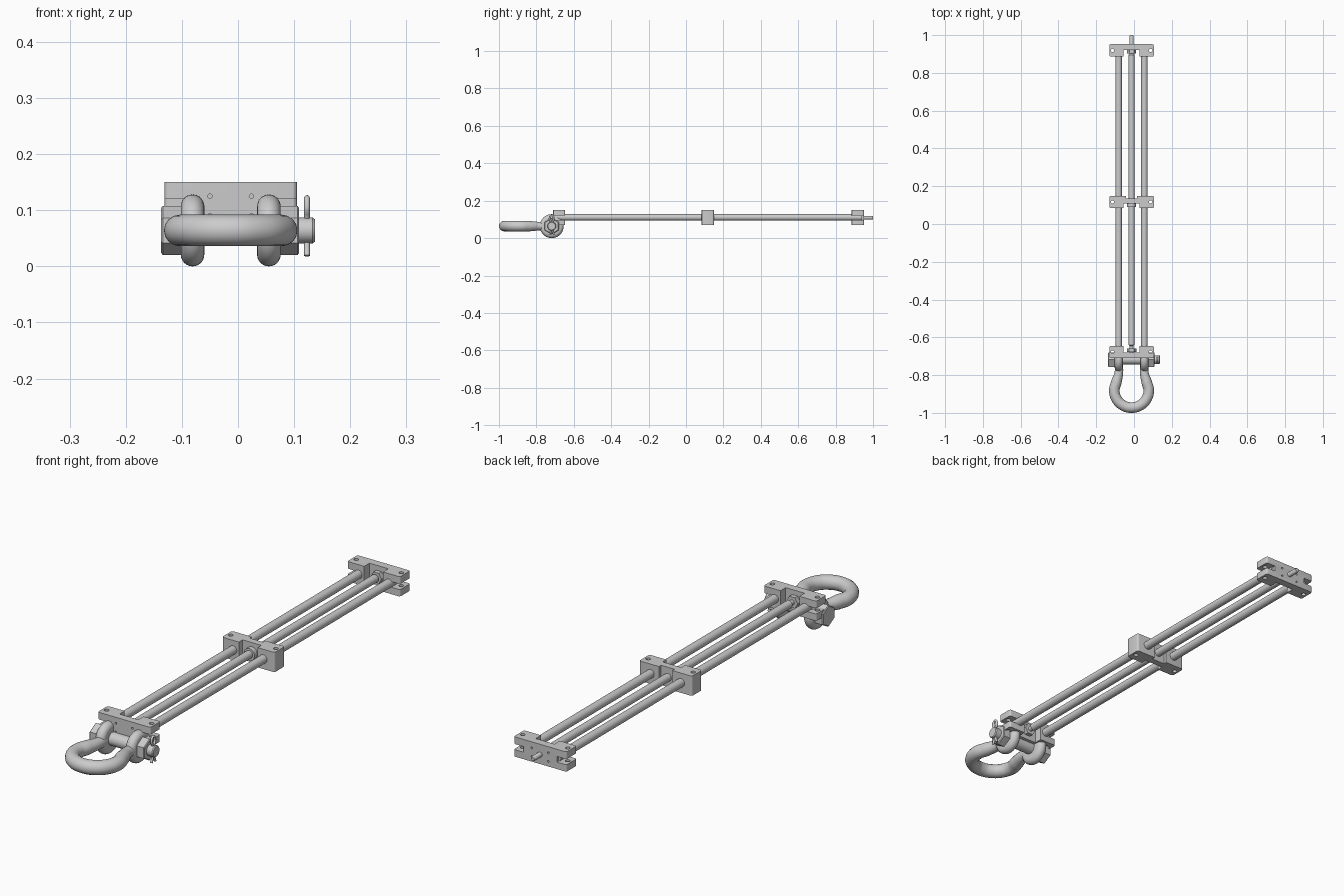
import bpy, bmesh, math
from mathutils import Vector, Matrix

if "Cube" in bpy.data.objects:
    bpy.data.objects.remove(bpy.data.objects["Cube"])

CX = -0.013      # centre line of the frame
ROD_Z = 0.111    # height of the rods
PIN_Y, PIN_Z = -0.718, 0.064


def finish(ob, angle=35):
    ob.data.shade_smooth()
    ob.data.set_sharp_from_angle(angle=math.radians(angle))
    return ob


def from_bm(name, bm):
    bmesh.ops.recalc_face_normals(bm, faces=bm.faces)
    me = bpy.data.meshes.new(name)
    bm.to_mesh(me)
    bm.free()
    ob = bpy.data.objects.new(name, me)
    bpy.context.collection.objects.link(ob)
    return ob


def lathe(name, start, axis, profile, sides=32):
    """Turn (distance, radius) rings about an axis from start; capped ends."""
    bm = bmesh.new()
    q = Vector((0, 0, 1)).rotation_difference(Vector(axis))
    rings = []
    for d, r in profile:
        rings.append([bm.verts.new(Vector(start) + q @ Vector((
            r * math.cos(math.tau * i / sides), r * math.sin(math.tau * i / sides), d)))
            for i in range(sides)])
    for a, b in zip(rings, rings[1:]):
        for i in range(sides):
            j = (i + 1) % sides
            bm.faces.new((a[i], a[j], b[j], b[i]))
    bm.faces.new(rings[0])
    bm.faces.new(rings[-1])
    return finish(from_bm(name, bm))


def box(name, lo, hi, bevel=0):
    bm = bmesh.new()
    lo, hi = Vector(lo), Vector(hi)
    bmesh.ops.create_cube(bm, size=1, matrix=Matrix.Translation((lo + hi) / 2)
                          @ Matrix.Diagonal((*(hi - lo), 1)))
    if bevel:
        edges = [e for e in bm.edges
                 if abs(e.verts[0].co.z - e.verts[1].co.z) > 0.01]
        bmesh.ops.bevel(bm, geom=edges, offset=bevel, segments=4,
                        profile=0.5, affect='EDGES')
    return from_bm(name, bm)


def cut(ob, cutters):
    for c in cutters:
        m = ob.modifiers.new("cut", 'BOOLEAN')
        m.operation, m.solver, m.object = 'DIFFERENCE', 'EXACT', c
    bpy.context.view_layer.update()
    me = bpy.data.meshes.new_from_object(
        ob.evaluated_get(bpy.context.evaluated_depsgraph_get()))
    ob.modifiers.clear()
    ob.data = me
    for c in cutters:
        bpy.data.objects.remove(c)
    finish(ob)


def tube(name, pts, radius, kind='BEZIER'):
    """Swept round tube; each point is (x, y, z, radius factor)."""
    cu = bpy.data.curves.new(name, 'CURVE')
    cu.dimensions, cu.bevel_depth, cu.bevel_resolution = '3D', radius, 6
    cu.use_fill_caps, cu.resolution_u = True, 8
    sp = cu.splines.new(kind)
    sp.bezier_points.add(len(pts) - 1)
    for bp, p in zip(sp.bezier_points, pts):
        bp.co, bp.radius = p[:3], p[3]
        bp.handle_left_type = bp.handle_right_type = 'AUTO'
    tmp = bpy.data.objects.new(name, cu)
    bpy.context.collection.objects.link(tmp)
    bpy.context.view_layer.update()
    me = bpy.data.meshes.new_from_object(
        tmp.evaluated_get(bpy.context.evaluated_depsgraph_get()))
    bpy.data.objects.remove(tmp)
    ob = bpy.data.objects.new(name, me)
    bpy.context.collection.objects.link(ob)
    return finish(ob)


# Clamp blocks: (name, y range, notches as (y range, half width), has end slots)
blocks = (
    ("front_block", -0.71, -0.646, [(-0.679, -0.6, 0.042)], True),
    ("middle_block", 0.084, 0.149, [(0.0, 0.108, 0.042), (0.135, 0.2, 0.03)], False),
    ("rear_block", 0.886, 0.952, [(0.8, 0.92, 0.042)], True),
)
for name, y0, y1, notches, slotted in blocks:
    blk = box(name, (CX - 0.118, y0, 0.07), (CX + 0.118, y1, 0.15), 0.008)
    cutters = [box("cutter", (CX - w, a, 0), (CX + w, b, 0.3)) for a, b, w in notches]
    ym = (y0 + y1) / 2
    for s in (-1, 1):
        x = CX + s * 0.101
        cutters.append(lathe("cutter", (x, ym, 0.0), (0, 0, 1), [(0, 0.009), (0.3, 0.009)], 20))
        if slotted:
            xs = sorted((CX + s * 0.075, CX + s * 0.2))
            cutters.append(box("cutter", (xs[0], y0 - 0.1, 0.098), (xs[1], y1 + 0.1, 0.121)))
            # small screw holes in the outer face
            face = y0 if y0 < 0 else y1
            for z in (0.09, 0.125):
                cutters.append(lathe("cutter", (CX + s * 0.037, face - 0.008, z), (0, 1, 0),
                                     [(0, 0.004), (0.016, 0.004)], 12))
    cut(blk, cutters)

# Two guide rods
for side, s in (("left", -1), ("right", 1)):
    lathe(side + "_guide_rod", (CX + s * 0.068, -0.70, ROD_Z), (0, 1, 0),
          [(0, 0.017), (1.64, 0.017)])

# Centre screw with thinner ends and collars
lathe("centre_screw", (CX, -0.69, ROD_Z - 0.002), (0, 1, 0),
      [(0, 0.01), (0.045, 0.01), (0.05, 0.016), (1.585, 0.016), (1.592, 0.01),
       (1.686, 0.01), (1.69, 0.008)])
for name, y, r, sides in (("front_nut", -0.678, 0.025, 6), ("middle_collar", 0.09, 0.024, 32),
                          ("rear_nut", 0.902, 0.024, 6)):
    lathe(name, (CX, y, ROD_Z - 0.002), (0, 1, 0), [(0, r), (0.018, r)], sides)

# Shackle bow
half = [(0.068, PIN_Y - 0.02, 0.022), (0.067, -0.785, 0.0225)]
arc = [(0.091 * math.cos(a), -0.881 + 0.091 * math.sin(a), 0.028)
       for a in (math.radians(d) for d in (28, 0, -30, -60))]
right = half + arc
path = right + [(0, -0.972, 0.028)] + [(-x, y, r) for x, y, r in reversed(right)]
tube("shackle_bow", [(CX + x, y, PIN_Z, r / 0.028) for x, y, r in path], 0.028)

# Shackle ears: discs with rounded rims
for side, s in (("left", -1), ("right", 1)):
    prof = [(0.021 - 0.021 * math.cos(math.pi * i / 12),
             0.043 + 0.021 * math.sin(math.pi * i / 12)) for i in range(13)]
    lathe(side + "_shackle_ear", (CX + s * 0.068 - 0.021, PIN_Y, PIN_Z), (1, 0, 0), prof, 40)

# Shackle pin, hexagonal head and nut
lathe("shackle_pin", (-0.12, PIN_Y, PIN_Z), (1, 0, 0),
      [(0, 0.026), (0.2, 0.026), (0.2, 0.023), (0.253, 0.023), (0.257, 0.02)])
lathe("pin_head", (-0.137, PIN_Y, PIN_Z), (1, 0, 0),
      [(0, 0.040), (0.003, 0.044), (0.037, 0.044)], 6)
lathe("pin_nut", (0.074, PIN_Y, PIN_Z), (1, 0, 0),
      [(0, 0.044), (0.032, 0.044), (0.035, 0.040)], 6)

# Split pin: loop on top, two legs spread below
leg = [(0.003, 0.085), (0.003, 0.045), (0.012, 0.019)]
loop = [(0.011, 0.106), (0, 0.122)]
sp = [(-y, z) for y, z in reversed(leg)] + [(-0.011, 0.106), (0, 0.122), (0.011, 0.106)] + leg
tube("split_pin", [(0.123, PIN_Y + y, z, 1) for y, z in sp], 0.005)
